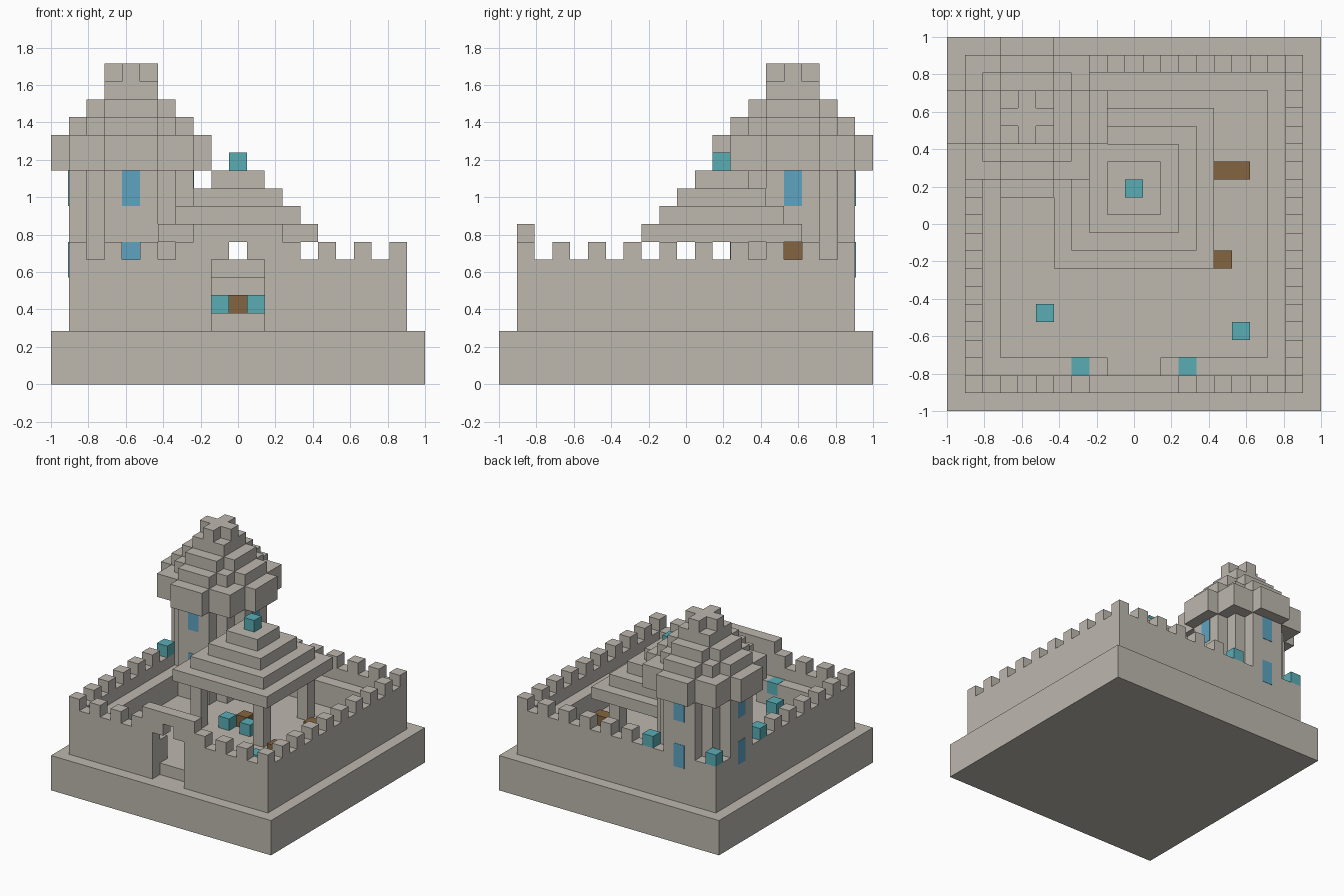
import bpy
import bmesh
from mathutils import Vector

if "Cube" in bpy.data.objects:
    bpy.data.objects.remove(bpy.data.objects["Cube"])

U = 2 / 21  # one block


def make_material(name, rgb):
    mat = bpy.data.materials.new(name)
    mat.use_nodes = True
    mat.diffuse_color = (*rgb, 1)
    mat.node_tree.nodes["Principled BSDF"].inputs["Base Color"].default_value = (*rgb, 1)
    return mat


STONE = make_material("stone", (0.51, 0.48, 0.43))
CYAN = make_material("cyan", (0.1, 0.42, 0.46))
GLASS = make_material("window_blue", (0.11, 0.37, 0.53))
WOOD = make_material("wood", (0.23, 0.13, 0.05))


def blocks(name, boxes, mat=STONE):
    """One object from boxes (x0, y0, z0, x1, y1, z1) given in block units."""
    bm = bmesh.new()
    for box in boxes:
        lo, hi = Vector(box[:3]), Vector(box[3:])
        cube = bmesh.ops.create_cube(bm, size=1)["verts"]
        for v in cube:
            p = [lo[i] if v.co[i] < 0 else hi[i] for i in range(3)]
            v.co = Vector((p[0] - 10.5, p[1] - 10.5, p[2])) * U
    mesh = bpy.data.meshes.new(name)
    bm.to_mesh(mesh)
    bm.free()
    mesh.materials.append(mat)
    obj = bpy.data.objects.new(name, mesh)
    bpy.context.collection.objects.link(obj)
    return obj


def cell(x, y, z, height=1):
    return (x, y, z, x + 1, y + 1, z + height)


def square(cx, cy, half, z0, z1):
    return (cx - half, cy - half, z0, cx + half, cy + half, z1)


def plus(cx, cy, core, reach, z0, z1, arm=1.5):
    """Square core with arms reaching out on all four sides."""
    return [square(cx, cy, core, z0, z1),
            (cx - reach, cy - arm, z0, cx - core, cy + arm, z1),
            (cx + core, cy - arm, z0, cx + reach, cy + arm, z1),
            (cx - arm, cy - reach, z0, cx + arm, cy - core, z1),
            (cx - arm, cy + core, z0, cx + arm, cy + reach, z1)]


# Base and courtyard
blocks("base", [(0, 0, 0, 21, 21, 3)])
blocks("courtyard_floor", [(2, 2, 3, 19, 19, 4)])

# Outer walls with the gate opening at the front
blocks("outer_walls", [
    (1, 1, 3, 2, 20, 7), (19, 1, 3, 20, 20, 7), (2, 19, 3, 19, 20, 7),
    (2, 1, 3, 9, 2, 7), (12, 1, 3, 19, 2, 7)])
blocks("gatehouse_top", [
    (8, 1, 7, 10, 2, 9), (11, 1, 7, 13, 2, 9), (10, 1, 8, 11, 2, 9)])

# Raised walkway behind the walls
blocks("wall_walk", [
    (2, 2, 4, 3, 19, 6), (18, 2, 4, 19, 19, 6), (3, 18, 4, 18, 19, 6),
    (3, 2, 4, 9, 3, 6), (12, 2, 4, 18, 3, 6)])

# Battlements, with cyan blocks next to the tower
cyan_spots = {(1, 19), (7, 19), (1, 13)}
taken = {(9, 1), (11, 1), (3, 19), (5, 19), (1, 15), (1, 17)}
ring = {(x, y) for x in range(1, 20, 2) for y in range(1, 20, 2)
        if x in (1, 19) or y in (1, 19)}
blocks("battlements", [cell(x, y, 7) for x, y in sorted(ring - taken - cyan_spots)])
blocks("battlement_lamps", [cell(x, y, 7) for x, y in sorted(cyan_spots)], CYAN)

# Corner tower
T = (4.5, 16.5)
blocks("tower_body", plus(*T, 2.5, 3.5, 3, 12))
blocks("tower_eave", plus(*T, 3.5, 4.5, 12, 14))
blocks("tower_roof_lower", plus(*T, 2.5, 3.5, 14, 15))
blocks("tower_roof_upper", plus(*T, 1.5, 2.5, 15, 16))
blocks("tower_cap", [square(*T, 1.5, 16, 17)])
blocks("tower_finial", plus(*T, 0.5, 1.5, 17, 18, arm=0.5))


# Thin window and door plates on the tower faces
def plate(dx, dy, z):
    cx, cy = T[0] + dx * 3.5, T[1] + dy * 3.5
    hx, hy = (0.03, 0.5) if dx else (0.5, 0.03)
    return (cx - hx, cy - hy, z, cx + hx, cy + hy, z + 2)


sides = [(-1, 0), (0, -1), (0, 1), (1, 0)]
blocks("tower_upper_windows", [plate(*s, 10) for s in sides], GLASS)
blocks("tower_lower_windows", [plate(*s, 6) for s in sides[:3]], GLASS)
blocks("tower_door", [plate(1, 0, 6)], WOOD)

# Pavilion with stepped roof
P = (10.5, 12.5)
blocks("pavilion_pillars", [cell(x, y, 4, 4) for x in (7, 13) for y in (9, 15)])
for i in range(4):
    blocks(f"pavilion_roof_tier_{i + 1}", [square(*P, 4.5 - i, 8 + i, 9 + i)])
blocks("pavilion_finial", [cell(10, 12, 12)], CYAN)

# Furniture and lamps
blocks("pavilion_table", [cell(10, 11, 4)], WOOD)
blocks("pavilion_seats", [cell(9, 10, 4), cell(11, 10, 4)], CYAN)
blocks("courtyard_benches", [(15, 13, 4, 17, 14, 5), cell(15, 8, 4)], WOOD)
blocks("lamp_posts", [cell(5, 5, 4), cell(16, 4, 4)])
blocks("lamps", [cell(5, 5, 5), cell(16, 4, 5)], CYAN)
e = 0.02
blocks("walkway_lamps", [(x, 2, 5, x + 1, 3 + e, 6 + e) for x in (7, 13)], CYAN)
